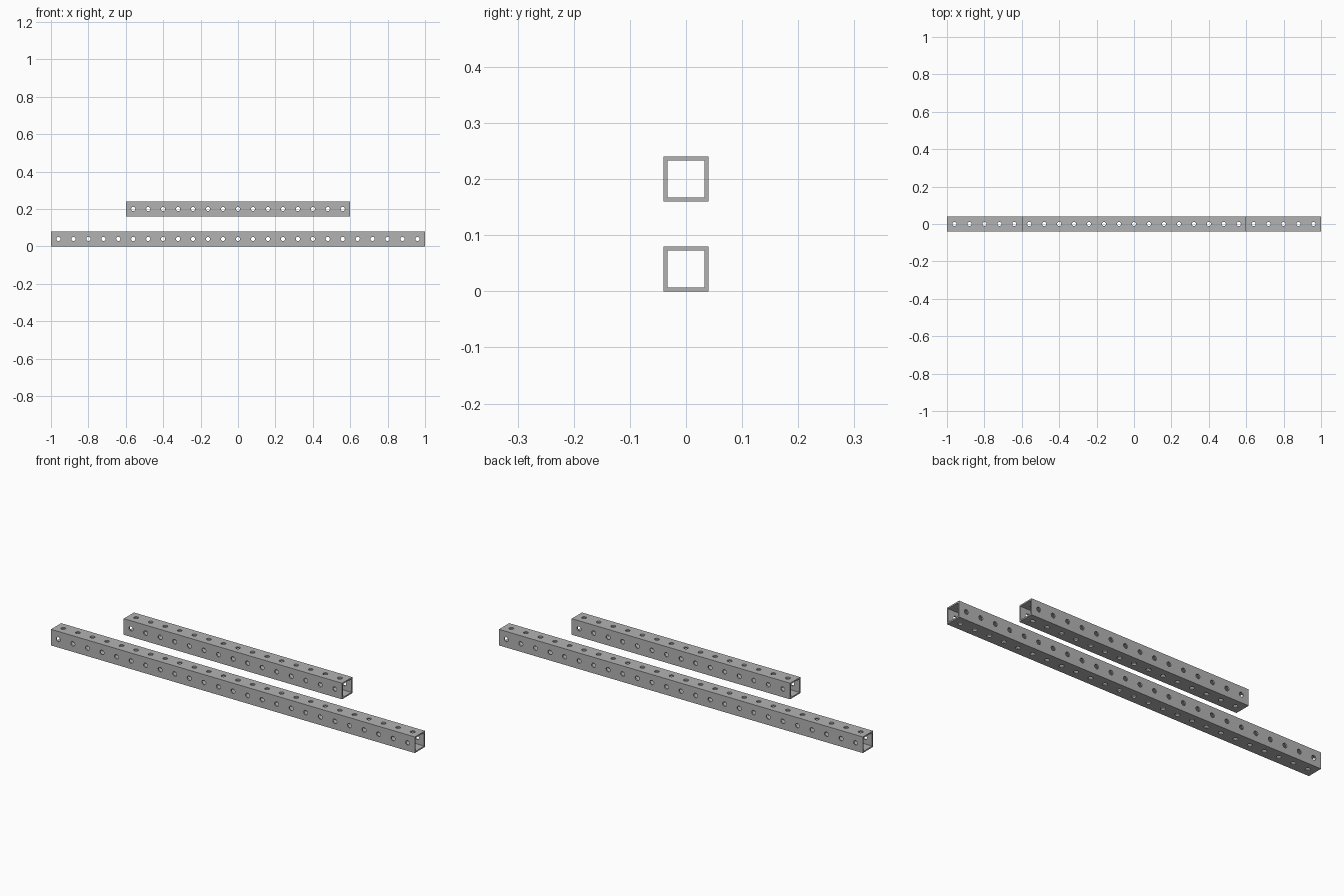
import bpy
import bmesh
from math import pi
from mathutils import Matrix, Vector

cube = bpy.data.objects.get("Cube")
if cube:
    bpy.data.objects.remove(cube, do_unlink=True)

SIZE = 0.08       # outer width of the tube, also the hole pitch
WALL = 0.0068
HOLE_RADIUS = 0.0112

steel = bpy.data.materials.new("grey steel")
steel.use_nodes = True
GREY = (0.45, 0.45, 0.45, 1)
steel.diffuse_color = GREY
steel.node_tree.nodes["Principled BSDF"].inputs["Base Color"].default_value = GREY


def mesh_object(name, bm):
    bmesh.ops.recalc_face_normals(bm, faces=bm.faces)
    mesh = bpy.data.meshes.new(name)
    bm.to_mesh(mesh)
    bm.free()
    mesh.materials.append(steel)
    obj = bpy.data.objects.new(name, mesh)
    bpy.context.collection.objects.link(obj)
    return obj


def square_tube(name, length):
    """Hollow square section, open at both ends."""
    bm = bmesh.new()
    corners = [(-1, -1), (1, -1), (1, 1), (-1, 1)]

    def loop(x, half):
        return [bm.verts.new((x, y * half, z * half)) for y, z in corners]

    outer, inner = SIZE / 2, SIZE / 2 - WALL
    end = length / 2
    loops = [loop(-end, outer), loop(end, outer), loop(end, inner), loop(-end, inner)]
    for a, b in zip(loops, loops[1:] + loops[:1]):
        for i in range(4):
            j = (i + 1) % 4
            bm.faces.new((a[i], a[j], b[j], b[i]))
    return mesh_object(name, bm)


def hole_cutters(count):
    """A row of short plugs through each of the four walls."""
    bm = bmesh.new()
    for side in range(4):
        turn = Matrix.Rotation(side * pi / 2, 4, "X")
        for i in range(count):
            x = (i - (count - 1) / 2) * SIZE
            place = turn @ Matrix.Translation(Vector((x, 0, SIZE / 2 - WALL / 2)))
            bmesh.ops.create_cone(bm, cap_ends=True, segments=16, radius1=HOLE_RADIUS,
                                  radius2=HOLE_RADIUS, depth=WALL * 2, matrix=place)
    return mesh_object("hole_cutters", bm)


def perforated_tube(name, count, z):
    tube = square_tube(name, count * SIZE)
    cutter = hole_cutters(count)
    cutter.hide_render = True
    cut = tube.modifiers.new("holes", "BOOLEAN")
    cut.operation = "DIFFERENCE"
    cut.solver = "EXACT"
    cut.object = cutter

    # Bake the holes into the tube and drop the cutter
    bpy.context.view_layer.update()
    graph = bpy.context.evaluated_depsgraph_get()
    baked = bpy.data.meshes.new_from_object(tube.evaluated_get(graph))
    tube.modifiers.clear()
    tube.data = baked
    bpy.data.objects.remove(cutter, do_unlink=True)
    tube.location.z = z

    # Round hole walls, crisp tube edges
    bpy.ops.object.select_all(action="DESELECT")
    tube.select_set(True)
    bpy.context.view_layer.objects.active = tube
    bpy.ops.object.shade_smooth_by_angle(angle=pi / 6)
    return tube


perforated_tube("long_perforated_tube", 25, SIZE / 2)
perforated_tube("short_perforated_tube", 15, SIZE * 2.5)
